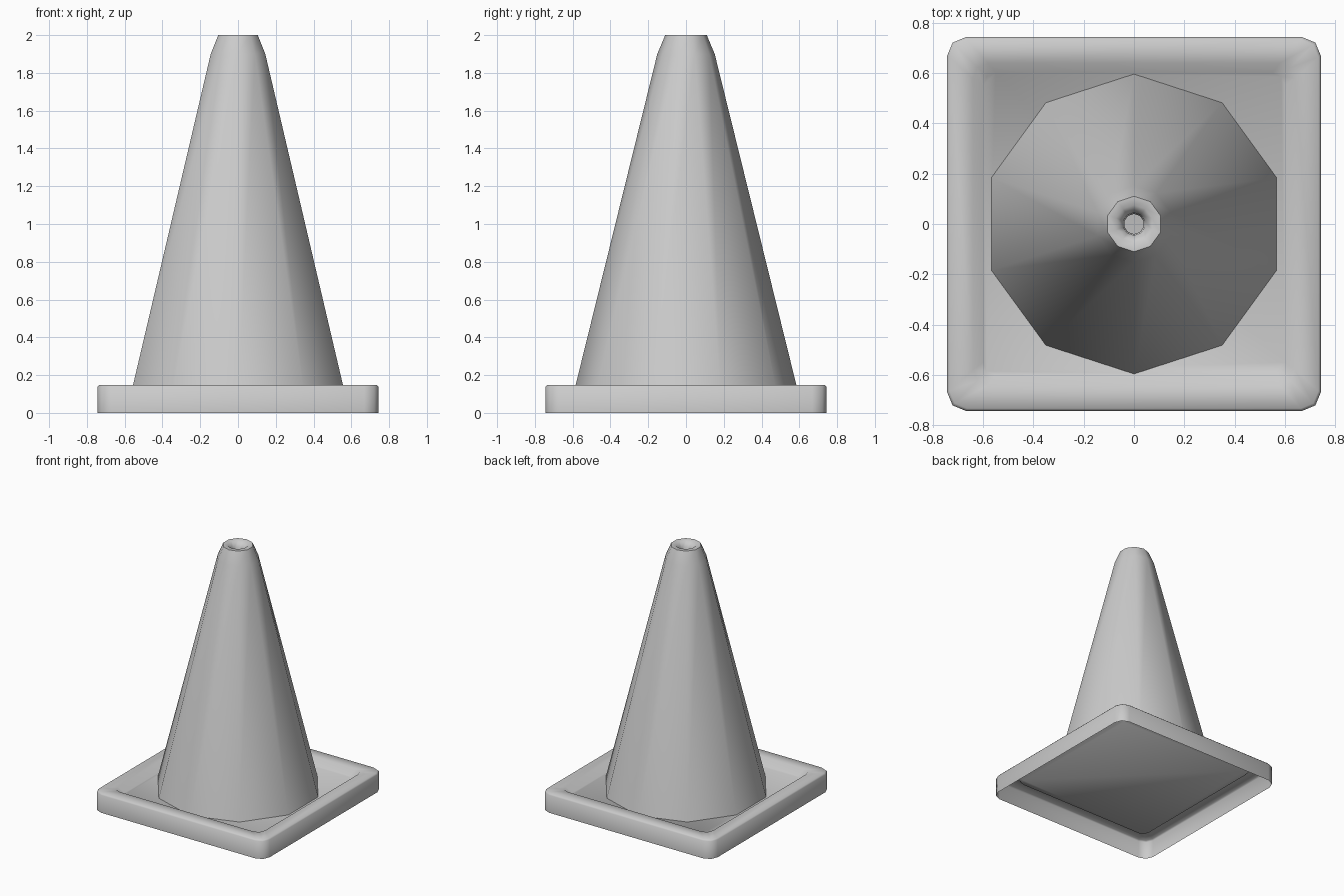
import bpy, bmesh
from math import sin, cos, pi, radians

if "Cube" in bpy.data.objects:
    bpy.data.objects.remove(bpy.data.objects["Cube"])


def rounded_square(half, r):
    # three points per rounded corner
    pts = []
    for k in range(4):
        for s in range(3):
            a = k * pi / 2 + s * pi / 4
            sx = 1 if k in (0, 3) else -1
            sy = 1 if k in (0, 1) else -1
            pts.append((sx * (half - r) + r * cos(a), sy * (half - r) + r * sin(a)))
    return pts


def decagon(r):
    return [(r * cos(pi / 2 + i * pi / 5), r * sin(pi / 2 + i * pi / 5)) for i in range(10)]


def loft(name, loops, cap_last, angle):
    # skin a stack of (outline, height) loops
    bm = bmesh.new()
    rings = [[bm.verts.new((x, y, z)) for x, y in pts] for pts, z in loops]
    for a, b in zip(rings, rings[1:]):
        n = len(a)
        for i in range(n):
            j = (i + 1) % n
            bm.faces.new((a[i], a[j], b[j], b[i]))
    if cap_last:
        bm.faces.new(rings[-1])
    me = bpy.data.meshes.new(name)
    bm.to_mesh(me)
    bm.free()
    ob = bpy.data.objects.new(name, me)
    bpy.context.collection.objects.link(ob)
    bpy.ops.object.select_all(action='DESELECT')
    ob.select_set(True)
    bpy.context.view_layer.objects.active = ob
    bpy.ops.object.shade_smooth_by_angle(angle=radians(angle))
    return ob


# Hollow square foot: wall, soft edge, raised rim, recessed floor
loft("base_plate", [
    (rounded_square(0.743, 0.075), 0.0),
    (rounded_square(0.743, 0.075), 0.138),
    (rounded_square(0.733, 0.07), 0.148),
    (rounded_square(0.64, 0.06), 0.148),
    (rounded_square(0.6, 0.05), 0.10),
], True, 50)

# Ten-sided tapering body with a rounded lip and a small hole
profile = [(0.596, 0.10), (0.152, 1.90), (0.11, 2.0), (0.075, 2.0),
           (0.045, 1.96), (0.04, 1.90)]
loft("cone_body", [(decagon(r), z) for r, z in profile], False, 60)
